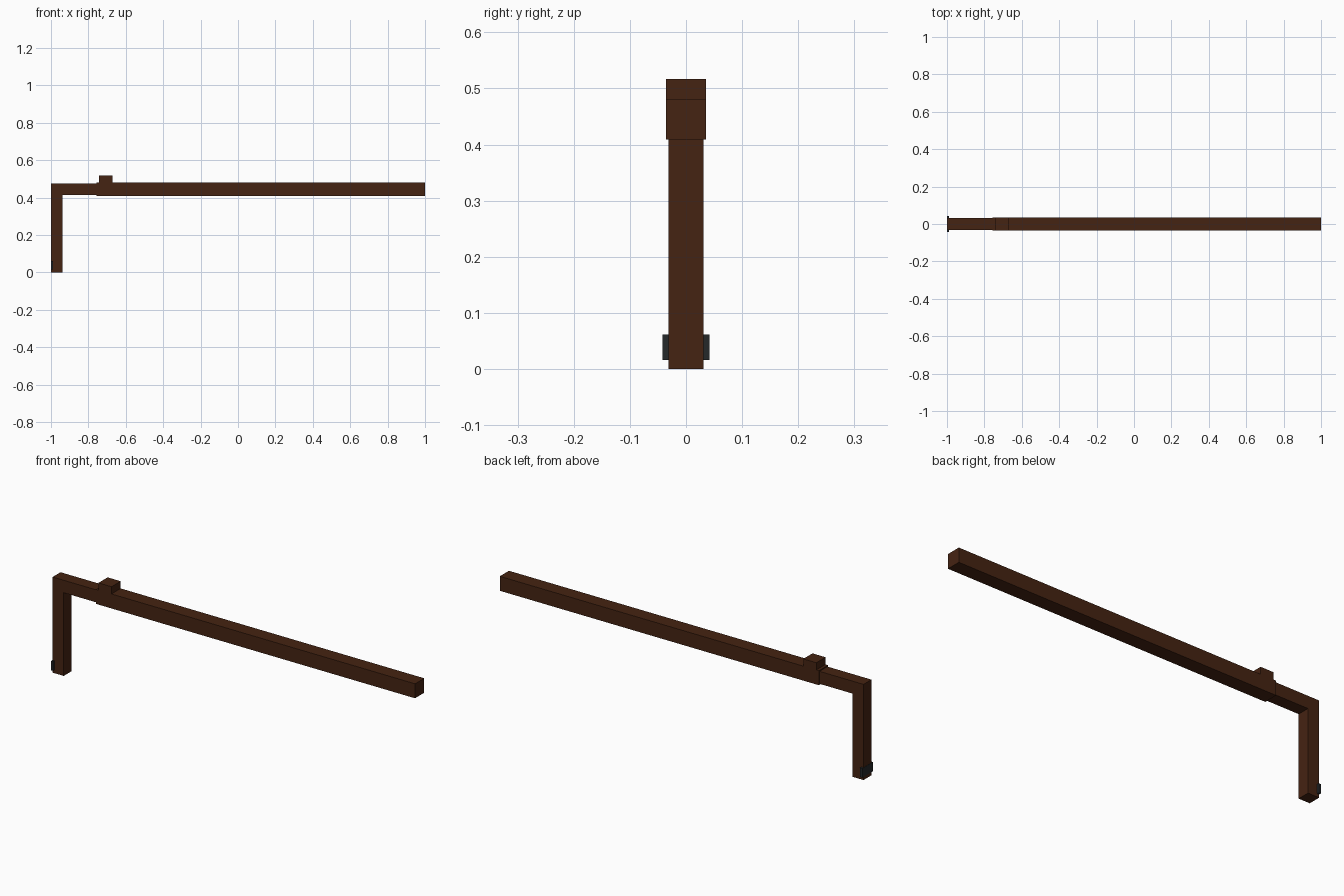
import bpy
import bmesh
from mathutils import Vector

cube = bpy.data.objects.get("Cube")
if cube:
    bpy.data.objects.remove(cube, do_unlink=True)


def material(name, colour):
    mat = bpy.data.materials.new(name)
    mat.use_nodes = True
    mat.diffuse_color = colour
    mat.node_tree.nodes["Principled BSDF"].inputs["Base Color"].default_value = colour
    return mat


def extruded(name, profile, half_width, mat):
    """Extrude an x-z outline symmetrically along y."""
    bm = bmesh.new()
    face = bm.faces.new([bm.verts.new((x, -half_width, z)) for x, z in profile])
    result = bmesh.ops.extrude_face_region(bm, geom=[face])
    moved = [v for v in result["geom"] if isinstance(v, bmesh.types.BMVert)]
    bmesh.ops.translate(bm, verts=moved, vec=Vector((0, 2 * half_width, 0)))
    bmesh.ops.recalc_face_normals(bm, faces=bm.faces)
    mesh = bpy.data.meshes.new(name)
    bm.to_mesh(mesh)
    bm.free()
    mesh.materials.append(mat)
    obj = bpy.data.objects.new(name, mesh)
    bpy.context.collection.objects.link(obj)
    return obj


def rectangle(x0, x1, z0, z1):
    return [(x0, z0), (x1, z0), (x1, z1), (x0, z1)]


brown = material("dark brown", (0.06, 0.017, 0.006, 1))
grey = material("charcoal grey", (0.018, 0.021, 0.023, 1))

# Bent arm: upright leg and the short beam that enters the sleeve
leg_back, leg_front, arm_end = -0.999, -0.938, -0.75
arm_low, arm_top = 0.414, 0.476
extruded("bent_arm", [(leg_back, 0), (leg_front, 0), (leg_front, arm_low),
                      (arm_end, arm_low), (arm_end, arm_top), (leg_back, arm_top)],
         0.031, brown)

# Long square beam and the block sitting on it
extruded("long_beam", rectangle(-0.757, 1, 0.409, 0.481), 0.036, brown)
extruded("top_block", rectangle(-0.743, -0.671, 0.479, 0.517), 0.036, brown)

# Thin plate across the foot of the leg
extruded("foot_plate", rectangle(-1, -0.988, 0.016, 0.062), 0.042, grey)
